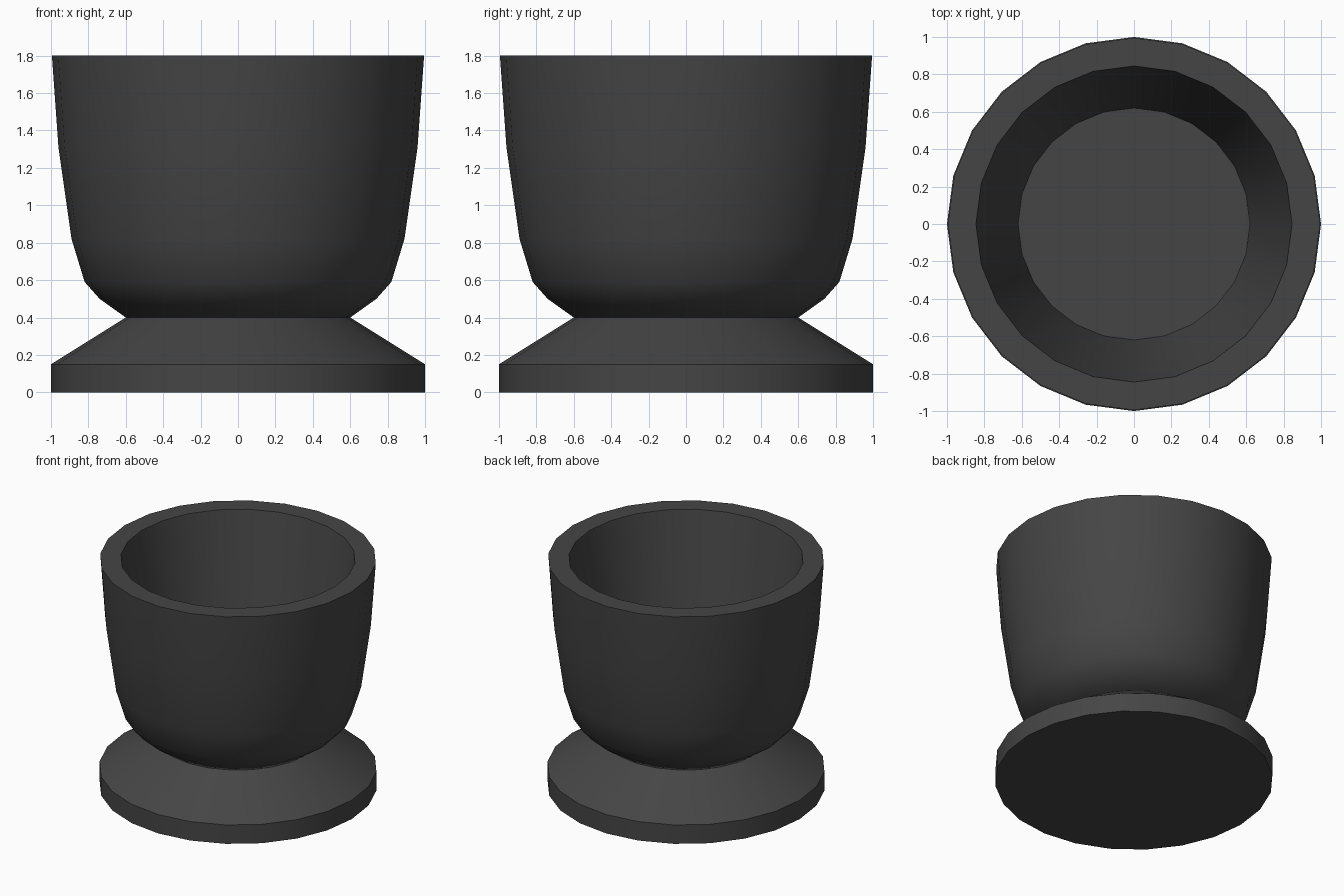
import bpy
import bmesh
import math

if "Cube" in bpy.data.objects:
    bpy.data.objects.remove(bpy.data.objects["Cube"], do_unlink=True)

SIDES = 24

# Single dark grey colour
grey = bpy.data.materials.new("dark_grey")
grey.use_nodes = True
COLOUR = (0.06, 0.06, 0.06, 1)
grey.diffuse_color = COLOUR
grey.node_tree.nodes["Principled BSDF"].inputs["Base Color"].default_value = COLOUR


def lathe(name, profile, sharp_angle):
    """Revolve (radius, height) points about z, capping both ends."""
    bm = bmesh.new()
    rings = []
    for radius, z in profile:
        angles = [2 * math.pi * i / SIDES for i in range(SIDES)]
        rings.append([bm.verts.new((radius * math.cos(a), radius * math.sin(a), z))
                      for a in angles])
    for low, high in zip(rings, rings[1:]):
        for i in range(SIDES):
            j = (i + 1) % SIDES
            bm.faces.new((low[i], low[j], high[j], high[i]))
    bm.faces.new(rings[0][::-1])
    bm.faces.new(rings[-1])
    bmesh.ops.recalc_face_normals(bm, faces=bm.faces)
    mesh = bpy.data.meshes.new(name)
    bm.to_mesh(mesh)
    bm.free()
    mesh.materials.append(grey)
    obj = bpy.data.objects.new(name, mesh)
    bpy.context.collection.objects.link(obj)
    bpy.ops.object.select_all(action='DESELECT')
    obj.select_set(True)
    bpy.context.view_layer.objects.active = obj
    bpy.ops.object.shade_smooth_by_angle(angle=math.radians(sharp_angle))
    return obj


# Foot: short disc with a sloping top that narrows to the neck
lathe("foot", [(1.0, 0), (1.0, 0.15), (0.6, 0.4)], 30)

# Bowl: rounded outer wall, flat rim, tapering inner wall and flat floor
outer = [(0.6, 0.4), (0.74, 0.5), (0.82, 0.59), (0.89, 0.82), (0.96, 1.31), (0.995, 1.8)]
inner = [(0.845, 1.8), (0.62, 0.55)]
lathe("bowl", outer + inner, 40)
